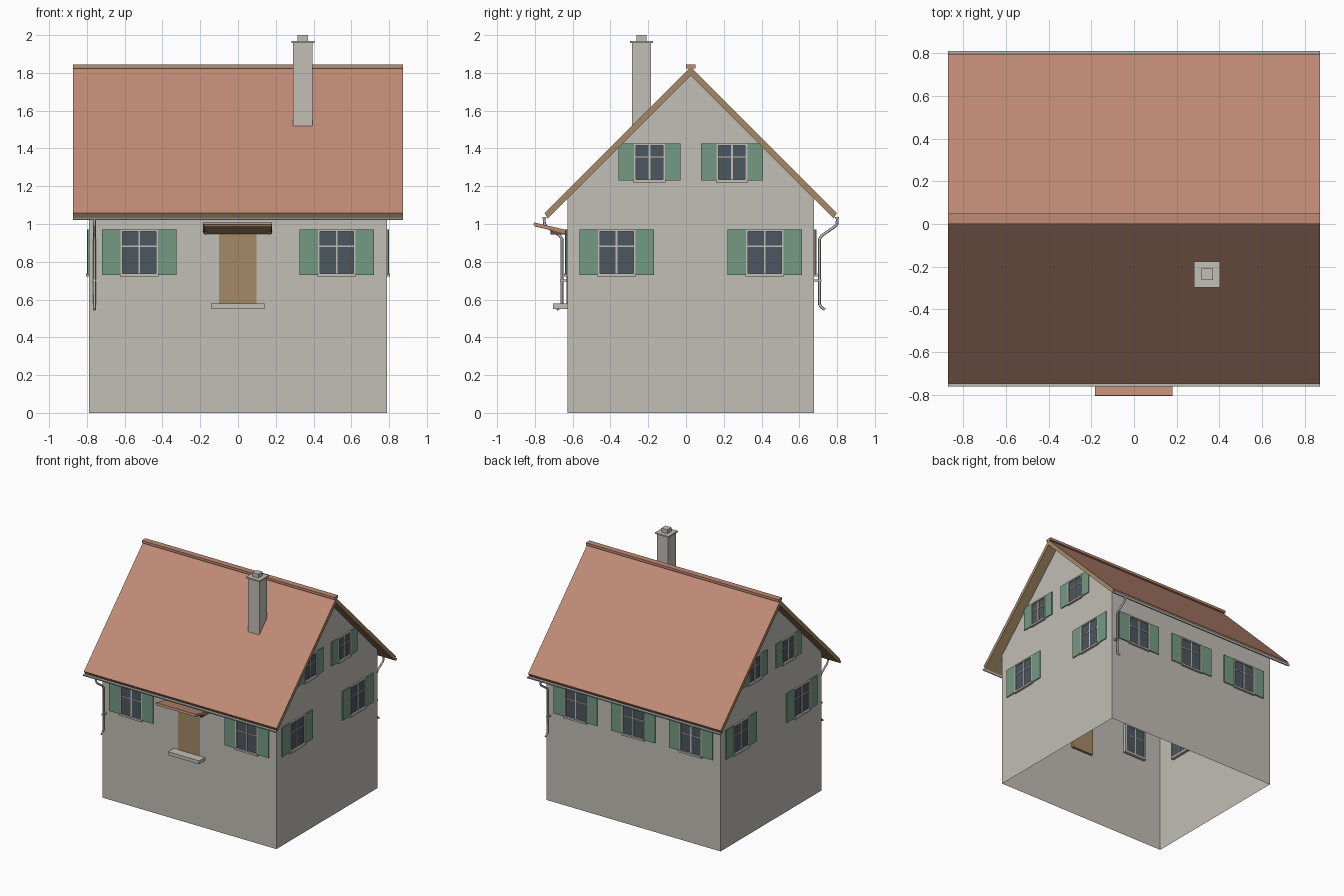
import bpy, bmesh, math
from mathutils import Matrix, Vector

if "Cube" in bpy.data.objects:
    bpy.data.objects.remove(bpy.data.objects["Cube"])

Y0 = 0.025                      # ridge line
WX, WY = 0.788, 0.653           # wall half sizes
RX = 0.873                      # roof half length


def srgb(r, g, b):
    f = lambda c: ((c / 255 + 0.055) / 1.055) ** 2.4
    return (f(r), f(g), f(b), 1)


def material(name, *rgb):
    m = bpy.data.materials.new(name)
    m.diffuse_color = srgb(*rgb)
    m.use_nodes = True
    m.node_tree.nodes["Principled BSDF"].inputs["Base Color"].default_value = m.diffuse_color
    return m


STONE = material("warm grey plaster", 194, 190, 182)
TILE = material("terracotta tile", 192, 139, 117)
WOOD = material("brown wood", 165, 138, 102)
GREEN = material("shutter green", 117, 154, 132)
GLASS = material("dark glass", 76, 86, 96)
METAL = material("gutter grey", 184, 184, 180)
DARK = material("dark timber", 112, 76, 56)


def make(name, bm, *mats):
    bmesh.ops.recalc_face_normals(bm, faces=bm.faces)
    me = bpy.data.meshes.new(name)
    bm.to_mesh(me)
    bm.free()
    for m in mats:
        me.materials.append(m)
    ob = bpy.data.objects.new(name, me)
    bpy.context.collection.objects.link(ob)
    return ob


def add_box(bm, lo, hi, M=Matrix()):
    lo, hi = Vector(lo), Vector(hi)
    S = Matrix.Translation((lo + hi) / 2) @ Matrix.Diagonal((*(hi - lo), 1))
    bmesh.ops.create_cube(bm, size=1, matrix=M @ S)


def box(name, lo, hi, mat, M=Matrix()):
    bm = bmesh.new()
    add_box(bm, lo, hi, M)
    return make(name, bm, mat)


def prism(profile, x, caps=True):
    """Extrude a (y, z) profile along x from -x to x."""
    bm = bmesh.new()
    a = [bm.verts.new((-x, y, z)) for y, z in profile]
    b = [bm.verts.new((x, y, z)) for y, z in profile]
    n = len(profile)
    for i in range(n):
        j = (i + 1) % n
        bm.faces.new((a[i], a[j], b[j], b[i]))
    if caps:
        bm.faces.new(a)
        bm.faces.new(b)
    return bm


# walls: gabled shell, open underneath and under the roof
bm = prism([(Y0 - WY, 0), (Y0 + WY, 0), (Y0 + WY, 1.14), (Y0, 1.793), (Y0 - WY, 1.14)], WX)
bm.normal_update()
drop = [f for f in bm.faces if abs(f.normal.z) > 0.5]
bmesh.ops.recalc_face_normals(bm, faces=bm.faces)
bmesh.ops.delete(bm, geom=drop, context='FACES')
make("walls", bm, STONE)

# roof: tiled on top, wood on edges and underside
half = [(0.773, 1.057), (0.757, 1.03)]
(o, zo), (i, zi) = half
roof = make("roof", prism([(Y0, 1.83), (Y0 + o, zo), (Y0 + i, zi), (Y0, 1.787),
                           (Y0 - i, zi), (Y0 - o, zo)], RX), TILE, WOOD)
for p in roof.data.polygons:
    p.material_index = 0 if p.normal.z > 0.5 else 1
box("ridge_cap", (-RX, Y0 - 0.024, 1.824), (RX, Y0 + 0.024, 1.844), TILE)

# chimney
for name, r, z0, z1 in (("chimney_stack", 0.051, 1.5, 1.957),
                        ("chimney_cap", 0.061, 1.957, 1.968),
                        ("chimney_pot", 0.027, 1.968, 2.0)):
    box(name, (0.343 - r, -0.236 - r, z0), (0.343 + r, -0.236 + r, z1), STONE)

# gutters and downpipes, the back set turned half round
for name, s in (("front", 1), ("back", -1)):
    turn = Matrix.Translation((0, Y0, 0)) @ Matrix.Rotation(0 if s == 1 else math.pi, 4, 'Z')
    arc = [(-0.775 + 0.011 * math.cos(t), 1.036 + 0.015 * math.sin(t))
           for t in (math.pi * (1 + k / 6) for k in range(7))]
    g = make(name + "_gutter", prism(arc, RX), METAL)
    g.matrix_world = turn
    cu = bpy.data.curves.new(name + "_downpipe", 'CURVE')
    cu.dimensions = '3D'
    cu.bevel_depth = 0.0075
    cu.bevel_resolution = 2
    cu.use_fill_caps = True
    path = [(-0.776, 1.025), (-0.774, 1.0), (-0.765, 0.988), (-0.693, 0.938),
            (-0.682, 0.92), (-0.682, 0.575), (-0.69, 0.56), (-0.71, 0.547)]
    sp = cu.splines.new('POLY')
    sp.points.add(len(path) - 1)
    for pt, (y, z) in zip(sp.points, path):
        pt.co = (-0.76, y, z, 1)
    cu.materials.append(METAL)
    ob = bpy.data.objects.new(name + "_downpipe", cu)
    ob.matrix_world = turn
    bpy.context.collection.objects.link(ob)
    box(name + "_pipe_clamp", (-0.769, -0.692, 0.695), (-0.751, -WY, 0.707), METAL, turn)

# windows: local x along wall, -y outwards
glass, frames, shutters = bmesh.new(), bmesh.new(), bmesh.new()


def window(M, u, z0, z1, w, sw):
    M = M @ Matrix.Translation((u, 0, 0))
    h, t = w / 2, 0.011
    add_box(glass, (-h + t, -0.003, z0 + t), (h - t, 0.02, z1 - t), M)
    for s in (-1, 1):
        a, b = sorted((s * h, s * (h - t)))
        add_box(frames, (a, -0.012, z0), (b, 0.025, z1), M)
        a, b = sorted((s * h, s * (h + sw)))
        add_box(shutters, (a, -0.009, z0 + 0.005), (b, -0.001, z1), M)
    add_box(frames, (-h, -0.012, z1 - t), (h, 0.025, z1), M)
    add_box(frames, (-h - 0.003, -0.018, z0 - 0.004), (h + 0.003, 0.025, z0 + t), M)
    add_box(frames, (-0.005, -0.007, z0), (0.005, 0.023, z1), M)
    zm = z0 + (z1 - z0) * 0.64
    add_box(frames, (-h, -0.006, zm - 0.003), (h, 0.022, zm + 0.003), M)


def wall(x, y, deg):
    return Matrix.Translation((x, y, 0)) @ Matrix.Rotation(math.radians(deg), 4, 'Z')


front, back = wall(0, Y0 - WY, 0), wall(0, Y0 + WY, 180)
for u in (-0.523, 0.523):
    window(front, u, 0.726, 0.97, 0.2, 0.098)
for u in (-0.523, 0, 0.523):
    window(back, u, 0.726, 0.97, 0.2, 0.098)
for s in (-1, 1):
    M = wall(s * WX, Y0, 90 * s)
    for u in (-0.392, 0.392):
        window(M, u, 0.726, 0.97, 0.2, 0.098)
    for u in (-0.218, 0.218):
        window(M, u, 1.225, 1.427, 0.163, 0.083)
make("window_glass", glass, GLASS)
make("window_frames", frames, STONE)
make("shutters", shutters, GREEN)

# door, step and canopy
box("door", (-0.1, -0.004, 0.575), (0.097, 0.02, 0.957), WOOD, front)
box("door_step", (-0.142, -0.075, 0.55), (0.14, 0, 0.578), STONE, front)
tilt = front @ Matrix.Translation((0, 0, 0.955)) @ Matrix.Rotation(math.radians(-13), 4, 'X')
box("canopy_tiles", (-0.184, -0.184, 0.0), (0.181, 0.0, 0.012), TILE, tilt)
box("canopy_boards", (-0.18, -0.178, -0.008), (0.177, 0.0, 0.0), WOOD, tilt)
for name, x in (("left", -0.17), ("right", 0.166)):
    box(name + "_canopy_bracket", (x - 0.007, -0.09, 0.945), (x + 0.007, 0, 0.962), DARK, front)
